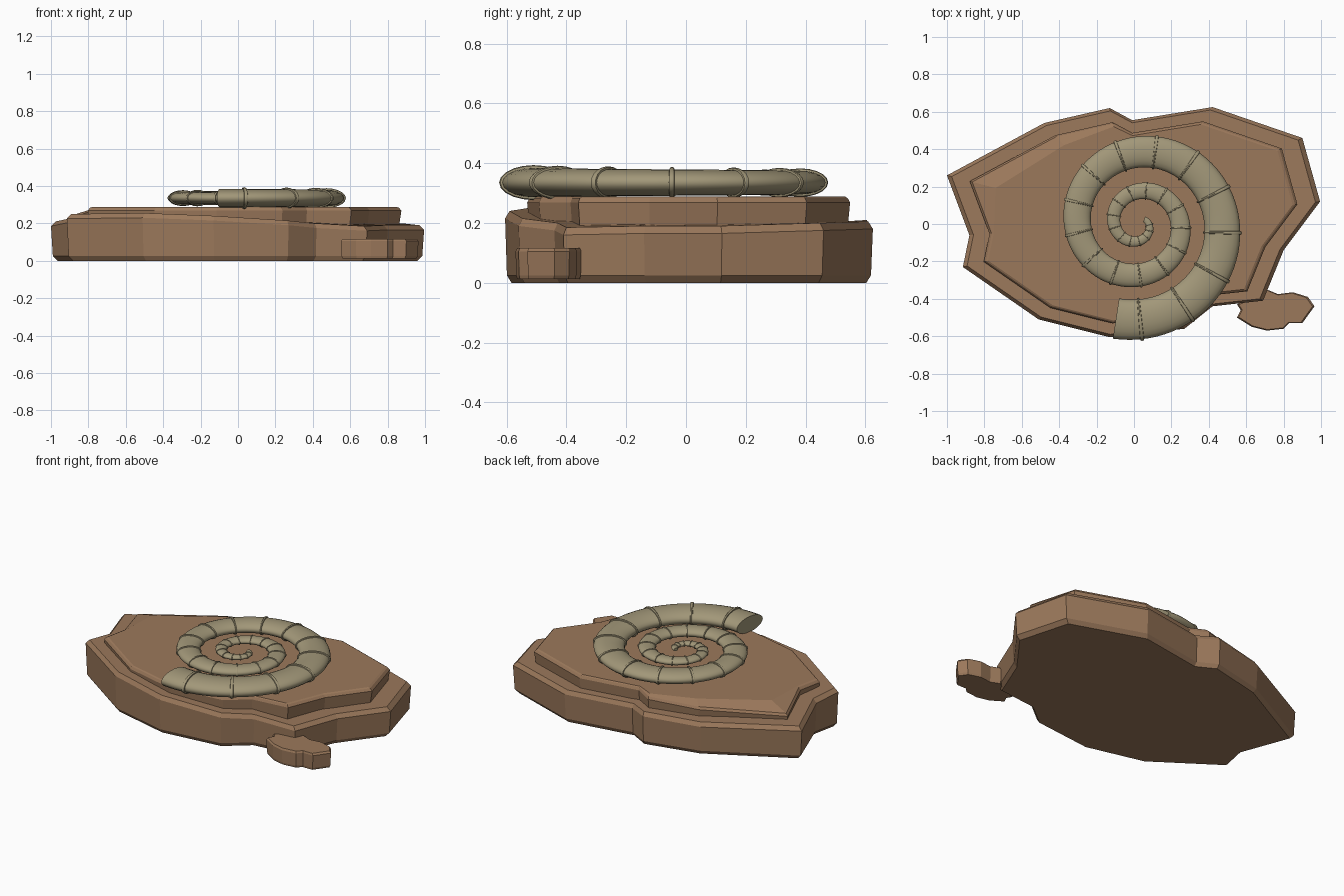
import bpy, bmesh
from math import sin, cos, pi
from mathutils import Vector

if "Cube" in bpy.data.objects:
    bpy.data.objects.remove(bpy.data.objects["Cube"])


def material(name, color):
    m = bpy.data.materials.new(name)
    m.diffuse_color = (*color, 1)
    m.use_nodes = True
    m.node_tree.nodes["Principled BSDF"].inputs["Base Color"].default_value = m.diffuse_color
    return m


STONE = material("stone", (0.33, 0.19, 0.105))
SHELL = material("shell", (0.36, 0.31, 0.19))


def loft(name, rings, mat, closed=False, smooth=False):
    """Skin a list of equal-length point rings, capping the ends unless closed."""
    bm = bmesh.new()
    loops = [[bm.verts.new(p) for p in r] for r in rings]
    n = len(loops[0])
    pairs = list(zip(loops, loops[1:])) + ([(loops[-1], loops[0])] if closed else [])
    for a, b in pairs:
        for i in range(n):
            bm.faces.new((a[i], a[(i + 1) % n], b[(i + 1) % n], b[i]))
    if not closed:
        bm.faces.new(loops[0])
        bm.faces.new(loops[-1])
    bmesh.ops.recalc_face_normals(bm, faces=bm.faces[:])
    mesh = bpy.data.meshes.new(name)
    bm.to_mesh(mesh)
    bm.free()
    mesh.materials.append(mat)
    ob = bpy.data.objects.new(name, mesh)
    bpy.context.collection.objects.link(ob)
    if smooth:
        bpy.ops.object.select_all(action='DESELECT')
        ob.select_set(True)
        bpy.context.view_layer.objects.active = ob
        bpy.ops.object.shade_smooth_by_angle(angle=0.7)
    return ob


# Broken rock outline: x, y and the height of the lower ledge
OUTLINE = [(-1.0, .26, .21), (-.48, .54, .205), (-.13, .62, .21), (-.01, .555, .205),
           (.42, .625, .205), (.90, .46, .20), (.995, .12, .19), (.80, -.14, .19),
           (.69, -.41, .185), (.42, -.44, .20), (.27, -.56, .215), (-.13, -.605, .24),
           (-.51, -.51, .255), (-.915, -.23, .25), (-.88, -.06, .235)]


def ring(scale, height):
    return [(x * scale, y * scale, height(i, z)) for i, (x, y, z) in enumerate(OUTLINE)]


# Lower slab with chamfered rims
loft("lower_slab", [ring(.965, lambda i, z: 0), ring(.99, lambda i, z: .025),
                    ring(1.0, lambda i, z: z - .025), ring(.975, lambda i, z: z)], STONE)

# Upper layer, worn down along its back left edge
rim = {0: .25, 1: .265, 2: .275}
worn = {0: .74, 1: .78, 2: .84}
top = [(x * worn.get(i, .852), y * worn.get(i, .852), .288)
       for i, (x, y, z) in enumerate(OUTLINE)]
loft("upper_slab", [ring(.86, lambda i, z: .15),
                    ring(.878, lambda i, z: rim.get(i, .283) - .015),
                    ring(.865, lambda i, z: rim.get(i, .283)), top], STONE)

# Loose chip at the front right
CHIP = [(.55, -.43), (.57, -.46), (.55, -.50), (.63, -.55), (.71, -.57), (.80, -.56),
        (.83, -.53), (.90, -.53), (.965, -.44), (.93, -.39), (.85, -.365),
        (.77, -.375), (.71, -.35), (.65, -.39)]


def chip_ring(scale, z, slope=0):
    return [(.75 + (x - .75) * scale, -.46 + (y + .46) * scale, z + slope * (x - .75))
            for x, y in CHIP]


loft("stone_chip", [chip_ring(.95, .012), chip_ring(.98, .025),
                    chip_ring(1.0, .105), chip_ring(.95, .117)], STONE)


# Fossil spiral; t counts quarter turns inward from the mouth
def centre(t):
    r = .51 - .066 * t + .0017 * t * t
    a = (t - 1) * pi / 2
    return Vector((.025 + r * cos(a), r * sin(a), .335))


def section(t, grow=0, sides=20):
    c = centre(t)
    d = (centre(t + .01) - centre(t - .01)).normalized()
    side = Vector((d.y, -d.x, 0))
    r = .107 - .0125 * t + .0003 * t * t
    return [c + side * (r + grow) * cos(2 * pi * k / sides)
            + Vector((0, 0, (r * .43 + .003 + grow) * sin(2 * pi * k / sides)))
            for k in range(sides)]


STEPS = 200
loft("fossil_spiral", [section(-.15 + 9.6 * k / STEPS) for k in range(STEPS + 1)],
     SHELL, smooth=True)

# Raised ribs around the coil
for k in range(30):
    t = .01 + k * .308
    r = .107 - .0125 * t
    arc = max(.51 - .066 * t + .0017 * t * t, .06) * pi / 2
    h = .003 + .06 * max(r, .02)
    w = (.002 + .08 * max(r, .02)) / arc
    loft(f"rib_{k + 1}", [section(t - w, -h), section(t - w * .7, h * .7), section(t, h),
                          section(t + w * .7, h * .7), section(t + w, -h)],
         SHELL, closed=True, smooth=True)
